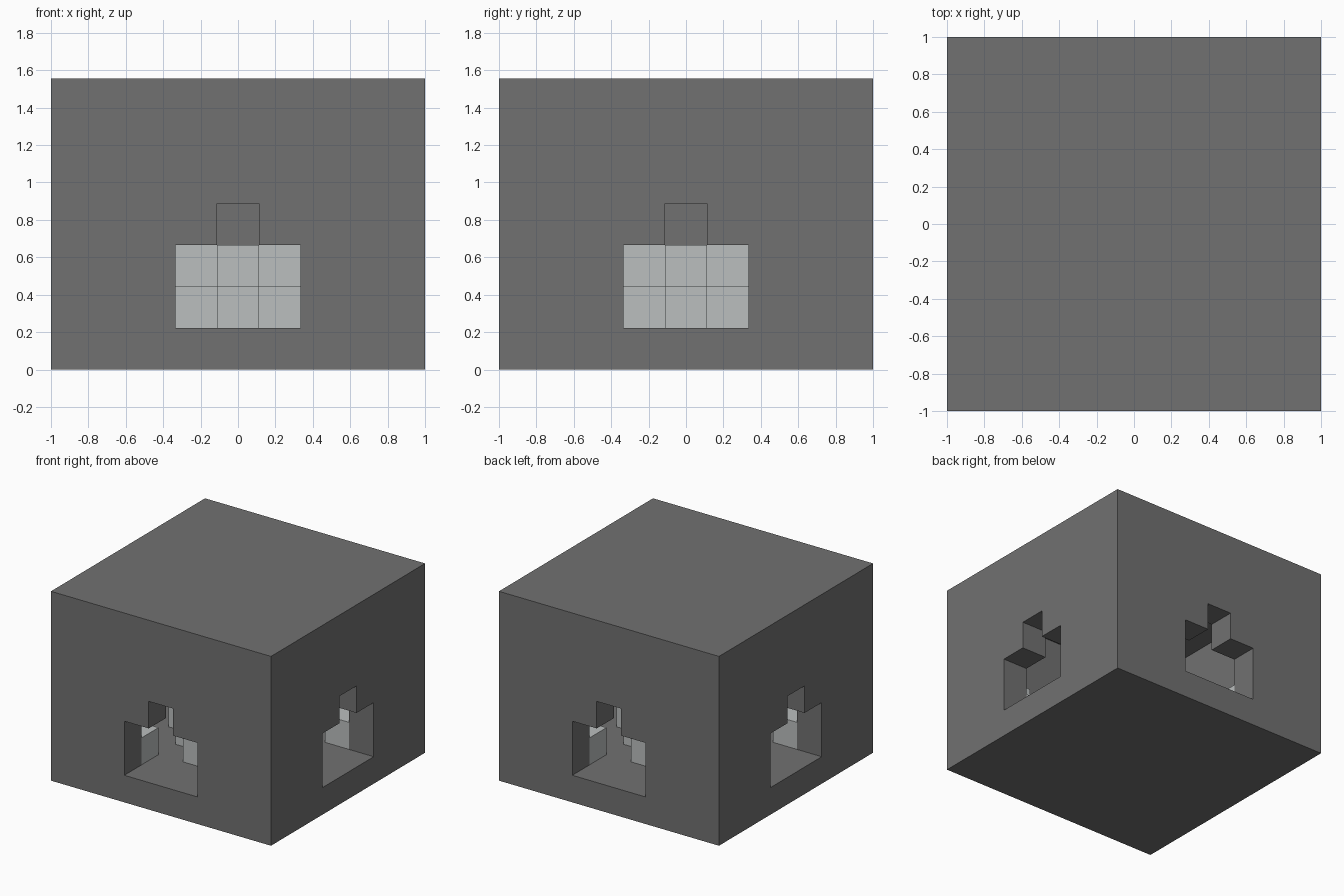
import bpy
import bmesh
from mathutils import Matrix, Vector

if "Cube" in bpy.data.objects:
    bpy.data.objects.remove(bpy.data.objects["Cube"], do_unlink=True)

U = 1 / 9          # half a building block
STEP = 2           # block size in units


def material(name, color):
    mat = bpy.data.materials.new(name)
    mat.use_nodes = True
    mat.diffuse_color = color
    mat.node_tree.nodes["Principled BSDF"].inputs["Base Color"].default_value = color
    return mat


def prism(name, outline, low, high, mat, turn=None):
    """Extrude a flat outline from low to high, optionally turned."""
    bm = bmesh.new()
    face = bm.faces.new([bm.verts.new((x, y, low)) for x, y in outline])
    out = bmesh.ops.extrude_face_region(bm, geom=[face])
    top = [g for g in out["geom"] if isinstance(g, bmesh.types.BMVert)]
    bmesh.ops.translate(bm, verts=top, vec=(0, 0, high - low))
    if turn:
        bm.transform(turn)
    bm.transform(Matrix.Scale(U, 4))
    bmesh.ops.recalc_face_normals(bm, faces=bm.faces)
    mesh = bpy.data.meshes.new(name)
    bm.to_mesh(mesh)
    bm.free()
    mesh.materials.append(mat)
    obj = bpy.data.objects.new(name, mesh)
    bpy.context.collection.objects.link(obj)
    return obj


def square(r):
    return [(r, -r), (r, r), (-r, r), (-r, -r)]


def stepped_diamond(r):
    """Outline of all blocks within r block steps of the centre."""
    quarter = []
    for s in range(r + 1):
        x = 2 * (r - s) + 1
        quarter += [(x, 2 * s - 1), (x, 2 * s + 1)]
    points = []
    for x, y in quarter[:-1]:
        points.append((x, y))
    for _ in range(3):
        points += [(-y, x) for x, y in points[-len(quarter) + 1:]]
    return points


def cut(target, cutter):
    cutter.hide_render = True
    mod = target.modifiers.new("cut", "BOOLEAN")
    mod.operation = "DIFFERENCE"
    mod.solver = "EXACT"
    mod.object = cutter
    bpy.context.view_layer.objects.active = target
    bpy.ops.object.modifier_apply(modifier=mod.name)
    bpy.data.objects.remove(cutter, do_unlink=True)


stone = material("dark grey stone", (0.165, 0.165, 0.165, 1))
crystal = material("pale grey crystal", (0.497, 0.521, 0.521, 1))

# Hollow shell with a stepped doorway through every side
shell = prism("shell", square(9), 0, 14, stone)
cut(shell, prism("cavity_cutter", square(7), 2, 12, stone))
doorway = [(-3, 2), (3, 2), (3, 6), (1, 6), (1, 8), (-1, 8), (-1, 6), (-3, 6)]
upright = Matrix.Rotation(1.5707963, 4, "X")
for axis, turn in (("y", upright), ("x", Matrix.Rotation(1.5707963, 4, "Z") @ upright)):
    cut(shell, prism("doorway_cutter_" + axis, doorway, -10, 10, stone, turn))

# Stepped pyramid in the middle, with a stone cap
for level in range(2):
    z = STEP * (level + 1)
    prism(f"pyramid_tier_{level + 1}", stepped_diamond(2 - level), z, z + STEP, crystal)
prism("pyramid_cap", square(1), 6, 8, stone)

# Stepped heaps in the four inner corners
heap = [(7, 3), (7, 7), (3, 7), (3, 5), (5, 5), (5, 3)]
heap_top = [(7, 5), (7, 7), (5, 7), (5, 5)]
for sx, sx_name in ((1, "left"), (-1, "right")):
    for sy, sy_name in ((1, "back"), (-1, "front")):
        flip = Matrix.Diagonal(Vector((sx, sy, 1, 1)))
        label = f"{sy_name}_{sx_name}"
        prism("corner_heap_" + label, heap, 2, 4, crystal, flip)
        prism("corner_heap_top_" + label, heap_top, 4, 6, crystal, flip)
